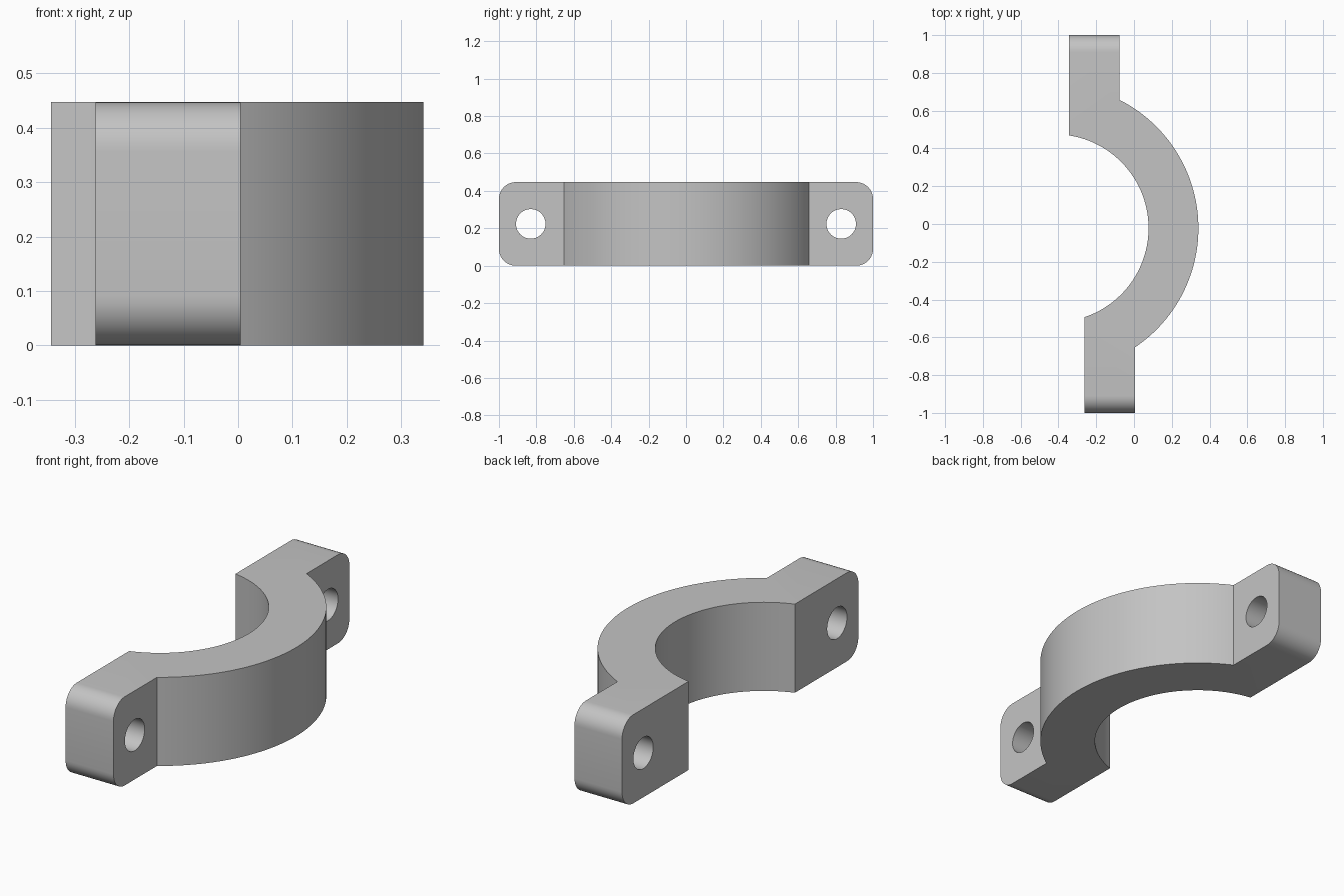
import bpy, bmesh, math
from mathutils import Matrix

if "Cube" in bpy.data.objects:
    bpy.data.objects.remove(bpy.data.objects["Cube"])

HEIGHT = 0.447
CX, CY = -0.42, -0.022          # centre of the half ring
OUTER, INNER = 0.761, 0.497
BACK_X = (-0.343, -0.078)       # lug thickness range at the back
FRONT_X = (-0.262, 0.005)       # lug thickness range at the front
STEPS = 64

grey = bpy.data.materials.new("light grey")
grey.use_nodes = True
grey.diffuse_color = (0.55, 0.55, 0.55, 1)
grey.node_tree.nodes["Principled BSDF"].inputs["Base Color"].default_value = grey.diffuse_color


def arc(radius, x_start, x_end):
    """Arc from the front lug at x_start round to the back lug at x_end."""
    a = -math.acos((x_start - CX) / radius)
    b = math.acos((x_end - CX) / radius)
    angles = [a + (b - a) * i / STEPS for i in range(STEPS + 1)]
    return [(CX + radius * math.cos(t), CY + radius * math.sin(t)) for t in angles]


# Clamp outline: outer arc, back lug, inner arc, front lug
outline = arc(OUTER, FRONT_X[1], BACK_X[1])
outline += [(BACK_X[1], 1), (BACK_X[0], 1)]
outline += arc(INNER, FRONT_X[0], BACK_X[0])[::-1]
outline += [(FRONT_X[0], -1), (FRONT_X[1], -1)]

bm = bmesh.new()
base = bm.faces.new([bm.verts.new((x, y, 0)) for x, y in outline])
top = bmesh.ops.extrude_face_region(bm, geom=[base])["geom"]
bmesh.ops.translate(bm, vec=(0, 0, HEIGHT),
                    verts=[v for v in top if isinstance(v, bmesh.types.BMVert)])
bmesh.ops.recalc_face_normals(bm, faces=bm.faces)

# Rounded lug ends
ends = [e for e in bm.edges
        if all(abs(v.co.y) > 0.999 for v in e.verts)
        and abs(e.verts[0].co.z - e.verts[1].co.z) < 0.001]
bmesh.ops.bevel(bm, geom=ends, offset=0.09, segments=10, profile=0.5, affect='EDGES')

mesh = bpy.data.meshes.new("half_clamp")
bm.to_mesh(mesh)
bm.free()
mesh.materials.append(grey)
clamp = bpy.data.objects.new("half_clamp", mesh)
bpy.context.collection.objects.link(clamp)
bpy.context.view_layer.objects.active = clamp
clamp.select_set(True)

# Bolt holes through both lugs
bm = bmesh.new()
for y in (-0.83, 0.83):
    place = Matrix.Translation((-0.17, y, HEIGHT / 2)) @ Matrix.Rotation(math.pi / 2, 4, 'Y')
    bmesh.ops.create_cone(bm, cap_ends=True, segments=48, radius1=0.079,
                          radius2=0.079, depth=0.8, matrix=place)
cut_mesh = bpy.data.meshes.new("bolt_hole_cutter")
bm.to_mesh(cut_mesh)
bm.free()
cut_mesh.materials.append(grey)
cutter = bpy.data.objects.new("bolt_hole_cutter", cut_mesh)
bpy.context.collection.objects.link(cutter)
cutter.hide_render = True

holes = clamp.modifiers.new("bolt_holes", 'BOOLEAN')
holes.operation = 'DIFFERENCE'
holes.solver = 'EXACT'
holes.object = cutter
bpy.ops.object.modifier_apply(modifier=holes.name)
bpy.data.objects.remove(cutter)

bpy.ops.object.shade_smooth_by_angle(angle=math.radians(30))
